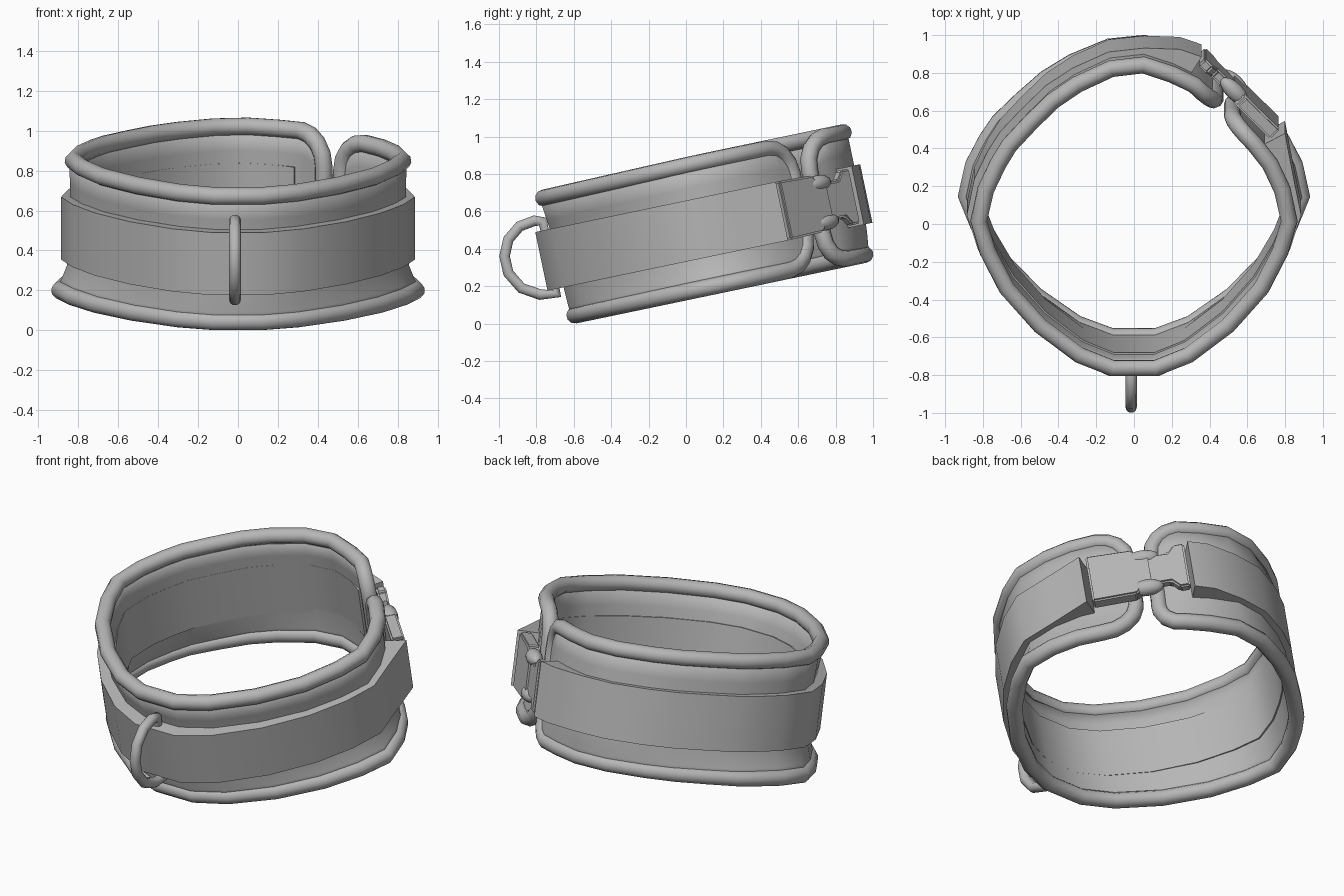
import bpy, bmesh, math
from mathutils import Vector, Matrix

if "Cube" in bpy.data.objects:
    bpy.data.objects.remove(bpy.data.objects["Cube"])

# Everything is laid out in the collar's own upright frame, then tilted
TILT = Matrix.Translation((0, 0.18, 0.205)) @ Matrix.Rotation(math.radians(11.8), 4, 'X')
HEIGHT = 0.664

grey = bpy.data.materials.new("mid_grey")
grey.diffuse_color = (0.47, 0.47, 0.47, 1)
grey.use_nodes = True
grey.node_tree.nodes["Principled BSDF"].inputs["Base Color"].default_value = grey.diffuse_color


def finish(obj, matrix=TILT, angle=40):
    obj.data.materials.clear()
    obj.data.materials.append(grey)
    obj.matrix_world = matrix
    bpy.ops.object.select_all(action='DESELECT')
    obj.select_set(True)
    bpy.context.view_layer.objects.active = obj
    bpy.ops.object.shade_smooth_by_angle(angle=math.radians(angle))
    return obj


def from_bmesh(name, bm, **kw):
    bmesh.ops.recalc_face_normals(bm, faces=bm.faces)
    mesh = bpy.data.meshes.new(name)
    bm.to_mesh(mesh)
    bm.free()
    obj = bpy.data.objects.new(name, mesh)
    bpy.context.collection.objects.link(obj)
    return finish(obj, **kw)


def tube(name, points, radius, matrix=TILT):
    curve = bpy.data.curves.new(name, 'CURVE')
    curve.dimensions = '3D'
    curve.bevel_depth = radius
    curve.bevel_resolution = 3
    spline = curve.splines.new('POLY')
    spline.points.add(len(points) - 1)
    for p, co in zip(spline.points, points):
        p.co = (*co, 1)
    spline.use_cyclic_u = True
    obj = bpy.data.objects.new(name, curve)
    bpy.context.collection.objects.link(obj)
    bpy.ops.object.select_all(action='DESELECT')
    obj.select_set(True)
    bpy.context.view_layer.objects.active = obj
    bpy.ops.object.convert(target='MESH')
    return finish(bpy.context.object, matrix, 60)


# Plan outline: sides and front mirrored, then the back from left to right
half = [(0.72, 0.28), (0.785, 0.14), (0.82, -0.03), (0.76, -0.19), (0.65, -0.38),
        (0.48, -0.575), (0.28, -0.73), (0.11, -0.80)]
left_back = [(-0.66, 0.38), (-0.55, 0.50), (-0.43, 0.62), (-0.30, 0.71), (-0.12, 0.795),
             (0.05, 0.815), (0.2, 0.765)]
ring = [Vector(p) for p in half + [(-x, y) for x, y in reversed(half)] + left_back]

# Band columns: both ends have rounded corners beside the gap
T2 = Vector((0.7071, -0.7071))
gap = Vector((0.475, 0.55))
R = 0.16
corner = [(R * (1 - math.cos(a)), R * (1 - math.sin(a)))
          for a in [math.radians(d) for d in (0, 22, 45, 67, 90)]]
cols = [(gap + T2 * (0.065 + d), inset) for d, inset in corner]
cols += [(p, 0) for p in ring]
cols += [(gap - T2 * (0.065 + d), inset) for d, inset in reversed(corner)]


def flare(p, z):
    # The lower edge spreads at the sides; the upper edge dips and leans out at the front
    k = max(0, 1 - z / 0.2) ** 1.5
    front = min(1, max(0, -p.y / 0.35))
    lean = 0.028 * front * max(0, (z - 0.42) / (HEIGHT - 0.42))
    dip = 0.018 * max(0, -p.y) * z / HEIGHT
    d = p.normalized() * lean
    sy = 0.01 if p.y < 0 else 0.025
    return Vector((p.x * (1 + 0.085 * k) + d.x, p.y * (1 - sy * k) + d.y, z - dip + 0.002 * k))


# Band
bm = bmesh.new()
rows = (0, 0.08, 0.18, 0.3, 0.5, 0.64, 0.82, 1)
grid = [[bm.verts.new(flare(p, i + f * (HEIGHT - 2 * i))) for f in rows] for p, i in cols]
for a, b in zip(grid, grid[1:]):
    for j in range(len(rows) - 1):
        bm.faces.new((a[j], b[j], b[j + 1], a[j + 1]))
edge = ([c[-1].co.copy() for c in grid] + [v.co.copy() for v in reversed(grid[-1][1:-1])]
        + [c[0].co.copy() for c in reversed(grid)] + [v.co.copy() for v in grid[0][1:-1]])
band = from_bmesh("band", bm)
solid = band.modifiers.new("thickness", 'SOLIDIFY')
solid.thickness = 0.04
solid.offset = 0

# Rolled piping around the whole edge of the band
tube("piping", edge, 0.045)

# Strap through and around the band, raised at both ends
path = [Vector((0.685, 0.345))] + ring + [Vector((0.29, 0.71))]
bm = bmesh.new()
sections = []
for i, p in enumerate(path):
    t = path[min(i + 1, len(path) - 1)] - path[max(i - 1, 0)]
    n = Vector((-t.y, t.x)).normalized()
    off = 0.065 + 0.045 * max(0, -n.y) ** 2 - 0.012 * max(0, n.y) ** 2
    if i in (0, len(path) - 1):
        off = 0.13
    elif i in (1, len(path) - 2):
        off = 0.105
    q, r = p + n * off, p - n * 0.021
    sections.append([bm.verts.new((v.x, v.y, z)) for v, z in
                     ((r, 0.16), (q, 0.16), (q, 0.48), (r, 0.48))])
for a, b in zip(sections, sections[1:]):
    for j in range(4):
        k = (j + 1) % 4
        bm.faces.new((a[j], b[j], b[k], a[k]))
bm.faces.new(sections[0])
bm.faces.new(sections[-1])
from_bmesh("strap", bm)

# Buckle frame: x along the strap, y outward, z up
BUCKLE = TILT @ Matrix.Translation((0.57, 0.577, 0.32)) @ Matrix.Rotation(math.radians(-45), 4, 'Z')


def plate(name, outline, thick, y=0.0):
    # Flat buckle part: half outline (x, z) mirrored in z and given thickness
    pts = outline + [(x, -z) for x, z in reversed(outline)]
    bm = bmesh.new()
    face = bm.faces.new([bm.verts.new((x, y - thick / 2, z)) for x, z in pts])
    ext = bmesh.ops.extrude_face_region(bm, geom=[face])
    verts = [v for v in ext["geom"] if isinstance(v, bmesh.types.BMVert)]
    bmesh.ops.translate(bm, verts=verts, vec=(0, thick, 0))
    bmesh.ops.bevel(bm, geom=bm.edges[:], offset=0.01, segments=2, affect='EDGES')
    return from_bmesh(name, bm, matrix=BUCKLE)


plate("buckle_socket", [(-0.10, 0.10), (-0.04, 0.12), (0.0, 0.155), (0.25, 0.16)], 0.075)
plate("buckle_tongue", [(-0.30, 0.15), (-0.24, 0.15), (-0.20, 0.10), (-0.06, 0.10)], 0.055)

# Side release prongs
for name, side in (("upper_prong", 1), ("lower_prong", -1)):
    bm = bmesh.new()
    m = Matrix.Translation((-0.06, 0.005, side * 0.105)) @ Matrix.Diagonal((0.095, 0.046, 0.045, 1))
    bmesh.ops.create_uvsphere(bm, u_segments=16, v_segments=8, radius=1, matrix=m)
    from_bmesh(name, bm, matrix=BUCKLE)

# D ring at the front, its straight side tucked inside the strap
d_path = [(-0.765, 0.545), (-0.81, 0.55), (-0.89, 0.52), (-0.95, 0.45), (-0.97, 0.36),
          (-0.95, 0.27), (-0.88, 0.19), (-0.78, 0.155), (-0.69, 0.16)]
tube("d_ring", [(-0.015, y, z) for y, z in d_path], 0.03, Matrix.Identity(4))
